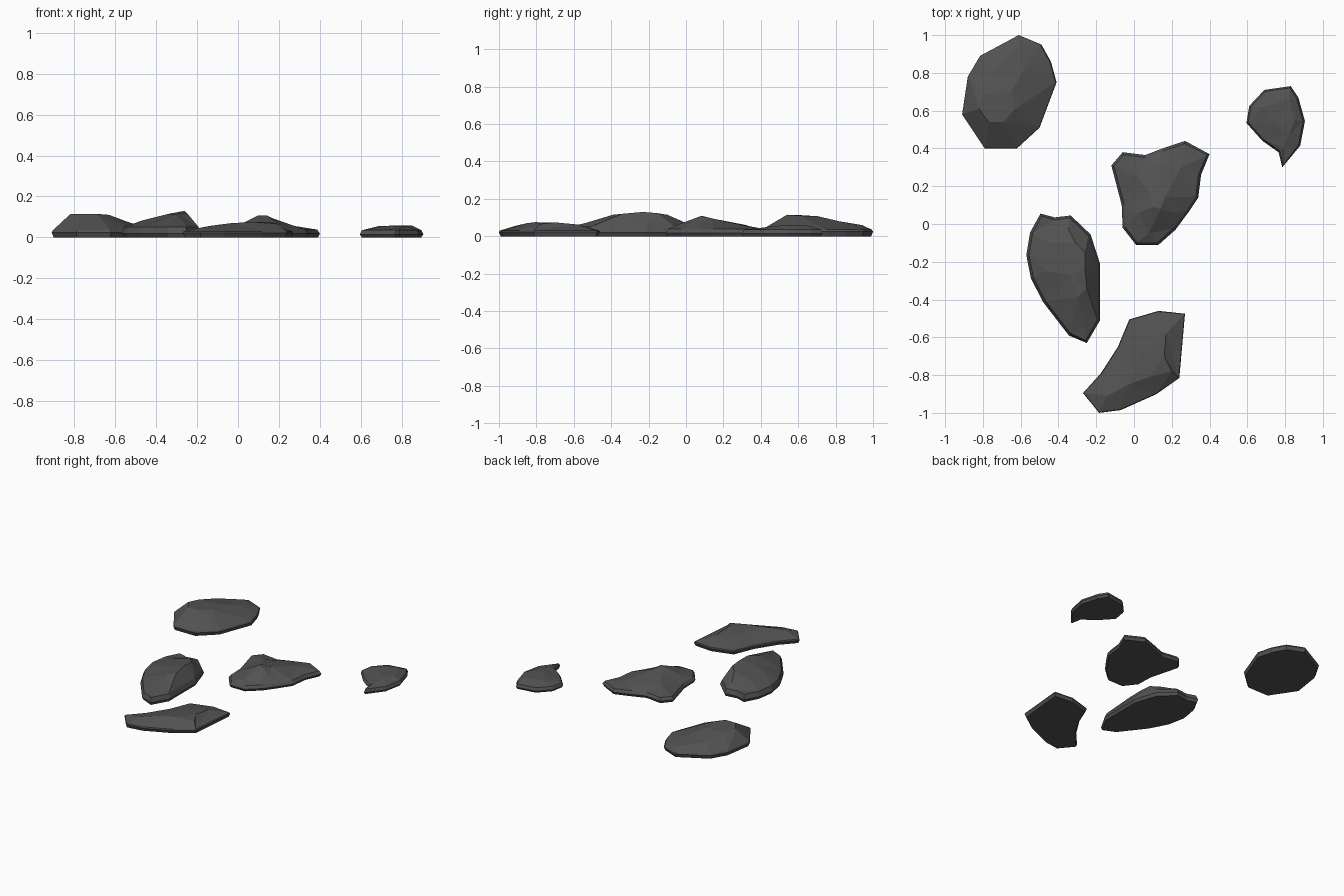
import bpy, bmesh
from mathutils import Vector
from mathutils.geometry import delaunay_2d_cdt

stone = bpy.data.materials.new("dark grey stone")
stone.diffuse_color = (0.085, 0.085, 0.085, 1)


def inset(ring, d):
    """Shrink a clockwise outline by d."""
    out = []
    for i, p in enumerate(ring):
        a = (p - ring[i - 1]).normalized()
        b = (ring[(i + 1) % len(ring)] - p).normalized()
        t = (a + b).normalized()
        out.append(p + Vector((t.y, -t.x)) * d)
    return out


def rock(name, outline, crest, widest, shoulder, margin, foot=0.01):
    """Flat stone: foot, widest line and shoulder rings, faceted crown over crest points."""
    wide = [Vector(p) for p in outline]
    n = len(wide)
    rings = [(inset(wide, foot), 0), (wide, widest)]
    if shoulder > widest:
        rings.append((inset(wide, margin), shoulder))
    bm = bmesh.new()
    loops = [[bm.verts.new((p.x, p.y, z)) for p in ring] for ring, z in rings]
    bm.faces.new(loops[0])
    for lo, hi in zip(loops, loops[1:]):
        for i in range(n):
            j = (i + 1) % n
            bm.faces.new((lo[i], lo[j], hi[j], hi[i]))
    # crown: triangulate the upper ring with the crest points
    pts = rings[-1][0] + [Vector(c[:2]) for c in crest]
    tops = loops[-1] + [bm.verts.new(c) for c in crest]
    res = delaunay_2d_cdt(pts, [(i, (i + 1) % n) for i in range(n)], [], 1, 1e-5)
    for f in res[2]:
        bm.faces.new([tops[res[3][k][0]] for k in f])
    bmesh.ops.recalc_face_normals(bm, faces=bm.faces)
    me = bpy.data.meshes.new(name)
    bm.to_mesh(me)
    bm.free()
    me.materials.append(stone)
    bpy.context.collection.objects.link(bpy.data.objects.new(name, me))


# Outlines run clockwise seen from above
rock("back_left_rock",
     [(-.61, 1), (-.49, .95), (-.44, .86), (-.41, .75), (-.5, .51), (-.62, .4),
      (-.79, .4), (-.91, .58), (-.88, .78), (-.815, .89)],
     [(-.82, .61, .113), (-.77, .54, .115), (-.69, .54, .115), (-.63, .61, .11),
      (-.65, .7, .108), (-.79, .69, .108), (-.58, .82, .08), (-.55, .66, .08),
      (-.61, .94, .06), (-.74, .82, .08)],
     .025, .035, .006)

rock("centre_rock",
     [(-.06, .38), (.06, .365), (.15, .4), (.27, .44), (.4, .37), (.355, .26),
      (.34, .14), (.29, .065), (.22, -.03), (.13, -.11), (.01, -.11),
      (-.06, -.02), (-.065, .1), (-.12, .31)],
     [(.1, .09, .108), (.14, .08, .108), (.165, .14, .095), (.09, .16, .09),
      (.02, .25, .065), (.25, .3, .06), (.08, -.05, .06), (.2, .06, .07),
      (.13, .32, .06), (.02, .06, .068)],
     .018, .038, .014)

rock("right_rock",
     [(.69, .71), (.83, .73), (.87, .67), (.905, .545), (.88, .415), (.785, .3),
      (.765, .38), (.68, .44), (.595, .535), (.61, .625)],
     [(.69, .62, .056), (.82, .66, .056), (.85, .55, .058), (.82, .47, .055),
      (.74, .53, .057), (.79, .4, .045)],
     .015, .035, .01)

rock("left_rock",
     [(-.495, .055), (-.42, .035), (-.335, .045), (-.23, -.055), (-.18, -.21),
      (-.18, -.51), (-.25, -.63), (-.345, -.59), (-.48, -.415), (-.545, -.29),
      (-.57, -.165), (-.55, -.045)],
     [(-.31, -.1, .115), (-.26, -.15, .123), (-.25, -.34, .12), (-.3, -.39, .115),
      (-.34, -.27, .115), (-.26, -.23, .13), (-.35, -.02, .08), (-.45, -.1, .08),
      (-.26, -.54, .07), (-.46, -.25, .085)],
     .02, .052, .014)

rock("front_rock",
     [(-.025, -.505), (.13, -.46), (.27, -.475), (.24, -.815), (.12, -.9),
      (-.07, -.985), (-.185, -1), (-.27, -.895), (-.175, -.79), (-.085, -.65)],
     [(.16, -.7, .074), (.17, -.58, .063), (.08, -.81, .075), (-.03, -.85, .07),
      (.04, -.67, .063), (-.14, -.91, .056), (.2, -.78, .065)],
     .022, .03, .004)
